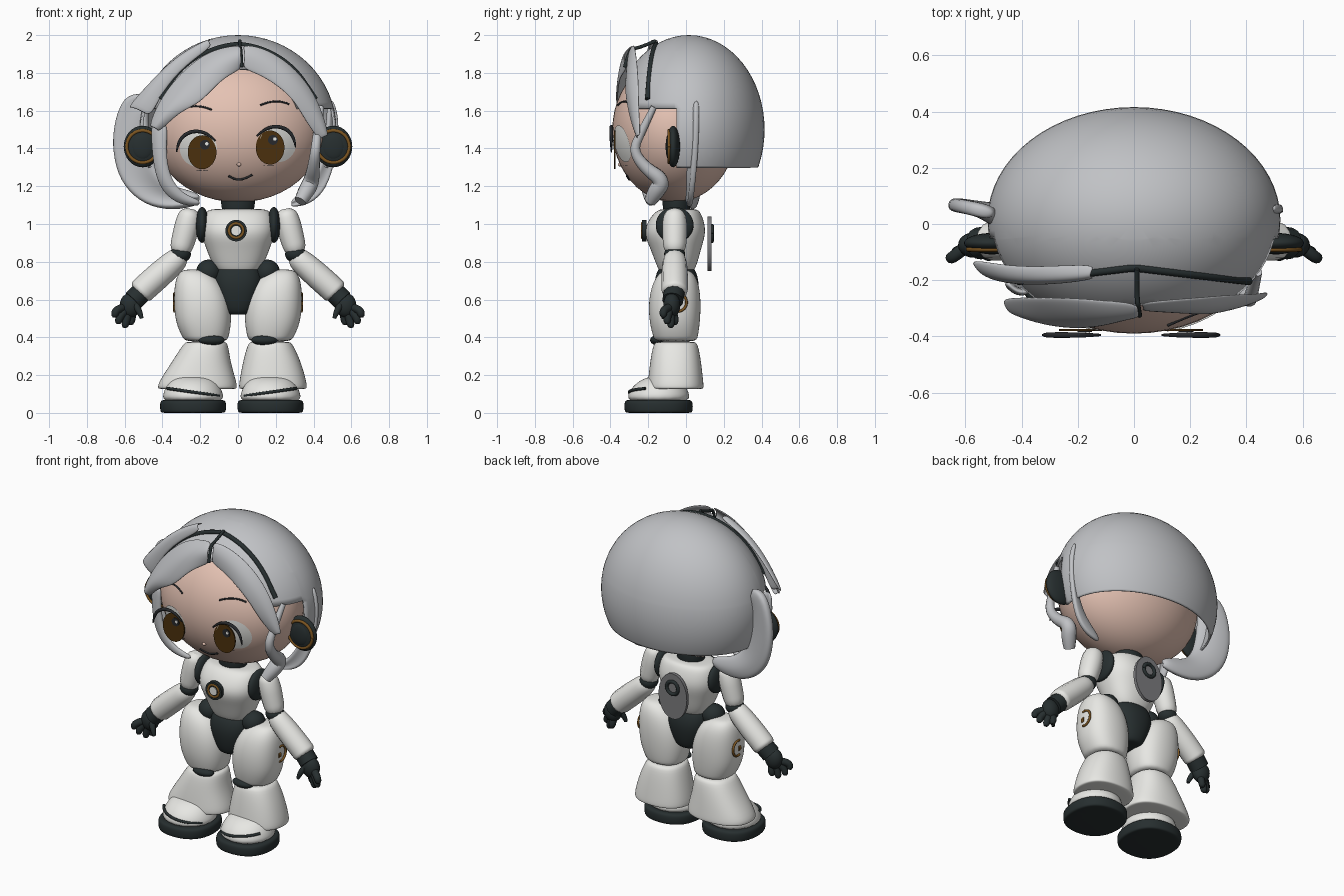
import bpy, bmesh, math
from math import sin, cos, pi, sqrt, radians
from mathutils import Vector, Matrix

cube = bpy.data.objects.get("Cube")
if cube:
    bpy.data.objects.remove(cube, do_unlink=True)


def paint(name, *rgb):
    m = bpy.data.materials.new(name)
    m.use_nodes = True
    m.diffuse_color = (*rgb, 1)
    m.node_tree.nodes["Principled BSDF"].inputs["Base Color"].default_value = (*rgb, 1)
    return m


HAIR = paint("silver hair", .53, .54, .56)
SKIN = paint("skin", .78, .54, .45)
WHITE = paint("white shell", .8, .8, .77)
DARK = paint("dark rubber", .02, .028, .029)
GOLD = paint("gold trim", .2, .09, .015)
IRIS = paint("brown iris", .07, .03, .004)
PLATE = paint("grey plate", .2, .2, .21)
INK = paint("face ink", .02, .022, .025)

HEAD = Vector((0, -.06, 1.5))
HEAD_R = Vector((.455, .33, .385))
CAP = Vector((0, .015, 1.5))
CAP_R = Vector((.515, .395, .494))


def finish(name, bm, mat, subdiv=0, thick=0):
    """Turn a bmesh into a shaded object."""
    bmesh.ops.recalc_face_normals(bm, faces=bm.faces)
    mesh = bpy.data.meshes.new(name)
    bm.to_mesh(mesh)
    bm.free()
    return add(name, mesh, mat, subdiv, thick)


def add(name, mesh, mat, subdiv=0, thick=0):
    o = bpy.data.objects.new(name, mesh)
    bpy.context.collection.objects.link(o)
    mesh.materials.clear()
    mesh.materials.append(mat)
    for p in mesh.polygons:
        p.use_smooth = True
    if thick:
        mod = o.modifiers.new("thickness", 'SOLIDIFY')
        mod.thickness, mod.offset = thick, 0
    if subdiv:
        mod = o.modifiers.new("smooth", 'SUBSURF')
        mod.levels = mod.render_levels = subdiv
    else:
        bpy.ops.object.select_all(action='DESELECT')
        o.select_set(True)
        bpy.context.view_layer.objects.active = o
        bpy.ops.object.shade_smooth_by_angle(angle=radians(40))
    return o


def sphere_mesh(centre, radii, seg=32):
    bm = bmesh.new()
    bmesh.ops.create_uvsphere(bm, u_segments=seg, v_segments=seg // 2, radius=1)
    bmesh.ops.transform(bm, matrix=Matrix.Translation(centre) @ Matrix.Diagonal((*radii, 1)), verts=bm.verts)
    return bm


def ellipsoid(name, centre, radii, mat, seg=32):
    return finish(name, sphere_mesh(centre, radii, seg), mat)


def disc(name, centre, rx, rz, depth, mat):
    """Elliptical plate facing front and back."""
    bm = bmesh.new()
    bmesh.ops.create_cone(bm, cap_ends=True, segments=32, radius1=1, radius2=1, depth=1)
    move = Matrix.Translation(centre) @ Matrix.Diagonal((rx, depth, rz, 1)) @ Matrix.Rotation(pi / 2, 4, 'X')
    bmesh.ops.transform(bm, matrix=move, verts=bm.verts)
    return finish(name, bm, mat)


def loft(name, rings, mat, power=.85):
    """Skin rounded sections given as z, x, y, half width, half depth."""
    bm, n, rows = bmesh.new(), 16, []
    soft = lambda v: math.copysign(abs(v) ** power, v)
    for z, x, y, rx, ry in rings:
        turns = [2 * pi * i / n for i in range(n)]
        rows.append([bm.verts.new((x + rx * soft(cos(a)), y + ry * soft(sin(a)), z)) for a in turns])
    for a, b in zip(rows, rows[1:]):
        for i in range(n):
            j = (i + 1) % n
            bm.faces.new((a[i], a[j], b[j], b[i]))
    bm.faces.new(rows[0])
    bm.faces.new(rows[-1])
    return finish(name, bm, mat, 2)


def tube(name, pts, radius, mat, taper=None, side=1):
    """Round sweep along a smooth path; taper scales each point."""
    cu = bpy.data.curves.new(name, 'CURVE')
    cu.dimensions, cu.bevel_depth, cu.bevel_resolution, cu.use_fill_caps = '3D', radius, 4, True
    sp = cu.splines.new('NURBS')
    sp.points.add(len(pts) - 1)
    for i, (x, y, z) in enumerate(pts):
        sp.points[i].co = (side * x, y, z, 1)
        sp.points[i].radius = taper[i] if taper else 1
    sp.order_u, sp.use_endpoint_u, sp.resolution_u = 3, True, 6
    temp = bpy.data.objects.new("path", cu)
    bpy.context.collection.objects.link(temp)
    ready = temp.evaluated_get(bpy.context.evaluated_depsgraph_get())
    mesh = bpy.data.meshes.new_from_object(ready)
    bpy.data.objects.remove(temp, do_unlink=True)
    return add(name, mesh, mat)


def ring(name, centre, radius, thick, mat, axis='y', start=0, end=2 * pi):
    c, turns = Vector(centre), [start + (end - start) * i / 24 for i in range(25)]
    aim = (lambda a: Vector((cos(a), 0, sin(a)))) if axis == 'y' else (lambda a: Vector((0, cos(a), sin(a))))
    return tube(name, [c + radius * aim(a) for a in turns], thick, mat)


def lock(name, edge_a, edge_b, bulge, thick):
    """Curved strand of hair stretched between two edges."""
    bm, rows, steps = bmesh.new(), [], 4
    for a, b in zip(edge_a, edge_b):
        rows.append([bm.verts.new(Vector(a).lerp(Vector(b), t / steps) + Vector(bulge) * sin(pi * t / steps))
                     for t in range(steps + 1)])
    for a, b in zip(rows, rows[1:]):
        for i in range(steps):
            bm.faces.new((a[i], a[i + 1], b[i + 1], b[i]))
    return finish(name, bm, HAIR, 2, thick)


def face_y(x, z):
    left = 1 - ((x - HEAD.x) / HEAD_R.x) ** 2 - ((z - HEAD.z) / HEAD_R.z) ** 2
    return HEAD.y - HEAD_R.y * sqrt(max(left, 0))


# Head and hair cap with a stepped hairline
ellipsoid("head", HEAD, HEAD_R, SKIN, 48)
bm = sphere_mesh(CAP, CAP_R, 64)
for co, no in (((0, 0, 1.3), (0, 0, 1)), ((0, 0, 1.61), (0, 0, 1)), ((0, -.05, 0), (0, 1, 0)), ((0, -.285, 0), (0, 1, 0))):
    bmesh.ops.bisect_plane(bm, geom=bm.verts[:] + bm.edges[:] + bm.faces[:], plane_co=co, plane_no=no)
gone = []
for f in bm.faces:
    c = f.calc_center_median()
    if c.z < 1.3 or c.y < -.285 or (c.z < 1.61 and c.y < -.05):
        gone.append(f)
bmesh.ops.delete(bm, geom=gone, context='FACES')
finish("hair_cap", bm, HAIR, 0, .012)

# Fringe and side strands
lock("right_fringe",
     [(.02, -.28, 1.95), (-.12, -.27, 1.93), (-.24, -.26, 1.86), (-.36, -.26, 1.74), (-.44, -.26, 1.61), (-.47, -.27, 1.51)],
     [(.02, -.31, 1.82), (-.04, -.34, 1.79), (-.11, -.36, 1.74), (-.2, -.37, 1.635), (-.31, -.35, 1.595), (-.42, -.29, 1.48)],
     (0, -.035, .01), .012)
lock("left_fringe",
     [(.02, -.28, 1.95), (.12, -.27, 1.94), (.25, -.26, 1.87), (.36, -.25, 1.76), (.44, -.25, 1.62), (.48, -.24, 1.46)],
     [(.02, -.3, 1.82), (.13, -.31, 1.785), (.25, -.32, 1.7), (.31, -.31, 1.63), (.36, -.29, 1.54), (.43, -.25, 1.44)],
     (.01, -.015, .01), .012)
lock("swept_strand",
     [(-.13, -.14, 1.975), (-.3, -.15, 1.9), (-.45, -.15, 1.76), (-.59, -.12, 1.61)],
     [(-.13, -.19, 1.94), (-.28, -.21, 1.84), (-.4, -.21, 1.7), (-.46, -.2, 1.56)], (-.02, -.02, .02), .015)
lock("right_bob",
     [(-.5, .03, 1.69), (-.61, .06, 1.69), (-.67, .07, 1.5), (-.66, .07, 1.33), (-.61, .06, 1.2), (-.5, .04, 1.1), (-.35, .02, 1.07), (-.2, 0, 1.11)],
     [(-.48, 0, 1.6), (-.48, 0, 1.55), (-.47, 0, 1.45), (-.45, 0, 1.33), (-.41, 0, 1.25), (-.35, .01, 1.2), (-.28, .01, 1.18), (-.2, 0, 1.15)],
     (0, .02, 0), .05)
lock("right_face_strand",
     [(-.46, -.2, 1.55), (-.45, -.21, 1.35), (-.42, -.2, 1.2), (-.33, -.18, 1.11), (-.2, -.17, 1.1)],
     [(-.37, -.24, 1.53), (-.385, -.23, 1.35), (-.35, -.22, 1.22), (-.28, -.2, 1.15), (-.2, -.18, 1.12)], (0, -.02, 0), .03)
tube("left_face_strand", [(.44, -.17, 1.62), (.42, -.24, 1.48), (.41, -.28, 1.39), (.4, -.22, 1.3), (.39, -.12, 1.23), (.36, -.16, 1.17), (.33, -.19, 1.12)],
     .033, HAIR, [.5, .7, .8, 1, 1.3, 1.4, 1])
lock("left_bob",
     [(.5, .06, 1.66), (.54, .06, 1.55), (.52, .05, 1.35), (.47, .03, 1.18), (.38, .02, 1.1), (.28, .01, 1.09)],
     [(.48, .01, 1.64), (.47, .01, 1.5), (.45, .01, 1.35), (.4, .01, 1.24), (.34, .01, 1.17), (.28, 0, 1.12)], (0, .01, 0), .03)

# Headband and parting
band = []
for i in range(21):
    x = .41 * (i - 10) / 10
    y = -.155 - .05 * abs(x) / .42
    band.append((x, y, CAP.z + CAP_R.z * sqrt(max(.1, 1 - (x / CAP_R.x) ** 2 - ((y - CAP.y) / CAP_R.y) ** 2)) + .005))
tube("headband", band, .014, DARK)
tube("parting_strip", [(.01, -.16, 1.97), (.01, -.25, 1.93), (.015, -.3, 1.93), (.02, -.325, 1.83)], .009, DARK)

# Ear pods
for s, side in ((1, "left"), (-1, "right")):
    ellipsoid(side + "_ear_pod", (s * .505, -.068, 1.41), (.1, .036, .11), DARK)
    ring(side + "_ear_trim", (s * .505, -.09, 1.41), .085, .009, GOLD)
    ellipsoid(side + "_ear_hub", (s * .505, -.09, 1.41), (.06, .018, .07), DARK)

# Eyes with curved whites and raised irises
for side, x, z, shift in (("left", .17, 1.415, .04), ("right", -.19, 1.39, -.02)):
    bm = bmesh.new()
    bmesh.ops.create_circle(bm, cap_ends=True, segments=32, radius=1)
    bmesh.ops.poke(bm, faces=bm.faces)
    bmesh.ops.subdivide_edges(bm, edges=bm.edges, cuts=3, use_grid_fill=True)
    for v in bm.verts:
        px, pz = x + shift + .098 * v.co.x, z + .01 + .098 * v.co.y
        v.co = (px, face_y(px, pz) - .005, pz)
    finish(side + "_eye_white", bm, WHITE)
    disc(side + "_iris", (x, -.377, z - .01), .076, .09, .008, IRIS)
    disc(side + "_pupil", (x + .015, -.382, z + .03), .026, .026, .006, INK)
    disc(side + "_eye_glint", (x + .025, -.386, z + .035), .009, .009, .006, WHITE)
    m = 1 if x > 0 else -1
    lash = [(-.07, .05), (-.03, .09), (.04, .105), (.1, .08), (.13, .03), (.135, -.01)]
    tube(side + "_lash", [(x + m * a, -.395, z + b) for a, b in lash], .01, INK, [.4, .8, 1, 1, .8, .3])
    lid = [(x + a, face_y(x + a, z - .11) - .001, z - .11 + abs(a) / 5) for a in (-.04, 0, .04)]
    tube(side + "_lower_lid", lid, .002, INK)
    brow = [(x + m * a, face_y(x + a * m, z + b) - .003, z + b) for a, b in ((-.05, .215), (.03, .25), (.1, .22))]
    tube(side + "_brow", brow, .005, INK)
mouth = [(-.05, 1.255), (-.02, 1.235), (.03, 1.235), (.075, 1.26)]
tube("mouth", [(x, face_y(x, z) - .001, z) for x, z in mouth], .006, INK)
ellipsoid("nose", (.005, face_y(0, 1.315), 1.315), (.012, .012, .01), SKIN, 16)

# Neck, torso and pelvis
loft("neck", [(1.02, 0, -.05, .08, .07), (1.1, 0, -.05, .09, .075), (1.17, 0, -.05, .1, .08)], DARK, 1)
loft("torso", [(.735, 0, -.05, .06, .06), (.74, 0, -.05, .11, .09), (.8, 0, -.05, .145, .115), (.88, 0, -.055, .175, .14),
               (.96, 0, -.06, .205, .172), (1.04, 0, -.05, .19, .14), (1.075, 0, -.04, .165, .11), (1.08, 0, -.04, .12, .08)], WHITE)
loft("pelvis", [(.52, 0, -.05, .05, .06), (.525, 0, -.05, .08, .09), (.64, 0, -.05, .13, .12), (.72, 0, -.05, .14, .12),
                (.8, 0, -.05, .1, .08)], DARK)
disc("chest_badge", (-.01, -.222, .965), .057, .057, .024, DARK)
ring("chest_badge_trim", (-.01, -.231, .965), .038, .008, GOLD)
disc("chest_badge_core", (-.01, -.234, .965), .025, .025, .006, WHITE)
disc("back_plate", (0, .125, .895), .1, .145, .02, PLATE)
ring("back_plate_ring", (0, .137, .95), .04, .011, DARK)

for s, side, splay in ((1, "left", 0), (-1, "right", .03)):
    # Arm
    ellipsoid(side + "_shoulder", (s * .19, -.06, .995), (.035, .1, .095), DARK)
    tube(side + "_upper_arm", [(.25, -.06, 1.08), (.252, -.06, 1.07), (.265, -.06, 1.01), (.285, -.06, .93), (.305, -.06, .86), (.31, -.06, .845)],
         .066, WHITE, [.3, .8, 1, .98, .88, .6], s)
    ellipsoid(side + "_elbow", (s * .305, -.06, .84), (.056, .056, .045), DARK, 24)
    tube(side + "_forearm", [(.3, -.06, .835), (.31, -.06, .825), (.4, -.06, .745), (.49, -.06, .665), (.52, -.06, .635), (.525, -.06, .63)],
         .07, WHITE, [.6, .88, 1, 1, .98, .6], s)
    tube(side + "_wrist", [(.5, -.06, .65), (.555, -.07, .595)], .057, DARK, None, s)
    ellipsoid(side + "_palm", (s * .57, -.075, .57), (.056, .045, .065), DARK, 24)
    for i, (x, z) in enumerate(((.57, .47), (.6, .455), (.635, .475), (.655, .51))):
        y = -.06 - .02 * i
        tube(side + "_finger", [(.56 + .012 * i, -.08, .56), (x - .01, y, z + .04), (x, y, z), (x, y, z - .005)],
             .022, DARK, [1, 1, .85, .3], s)
    tube(side + "_thumb", [(.55, -.09, .58), (.52, -.12, .54), (.51, -.12, .5)], .019, DARK, [1, 1, .5], s)

    # Leg
    ellipsoid(side + "_hip", (s * .155, -.06, .745), (.067, .07, .067), DARK, 24)
    loft(side + "_thigh", [(.76, s * .24, -.05, .04, .05), (.745, s * .23, -.05, .085, .09), (.69, s * .208, -.055, .13, .125),
                           (.59, s * .19, -.06, .153, .142), (.48, s * .183, -.06, .152, .137), (.4, s * .172, -.055, .125, .12),
                           (.375, s * .17, -.055, .11, .11)], WHITE)
    ellipsoid(side + "_knee", (s * .14, -.15, .385), (.07, .04, .027), DARK, 24)
    foot, ankle = s * (.172 + 2.2 * splay), s * (.185 + splay)
    loft(side + "_shin", [(.378, s * .17, -.055, .1, .1), (.37, s * .17, -.055, .12, .12), (.27, s * (.18 + splay / 2), -.055, .157, .138),
                          (.16, ankle, -.055, .183 + splay, .15), (.13, ankle, -.055, .183 + splay, .152),
                          (.125, ankle, -.055, .175 + splay, .14)], WHITE)
    ring(side + "_thigh_trim", (s * .336, -.045, .585), .048, .007, GOLD, 'x', -1.9, 1.9)
    disc(side + "_thigh_stud", (s * .336, -.06, .58), .008, .015, .02, GOLD)

    # Boot
    loft(side + "_boot", [(.05, foot, -.145, .165, .168), (.1, foot, -.145, .165, .168), (.15, foot, -.14, .14, .138),
                          (.19, foot, -.12, .105, .095), (.195, foot, -.1, .06, .05)], WHITE, 1)
    loft(side + "_sole", [(0, foot, -.145, .165, .17), (.001, foot, -.145, .177, .184), (.05, foot, -.145, .18, .186),
                          (.068, foot, -.145, .172, .178), (.07, foot, -.145, .14, .15)], DARK)
    arc = [pi * (1.15 + .7 * i / 12) for i in range(13)]
    tube(side + "_boot_stripe", [(abs(foot) + .152 * cos(a), -.145 + .156 * sin(a), .11 + .022 * cos(a)) for a in arc],
         .008, DARK, None, s)
